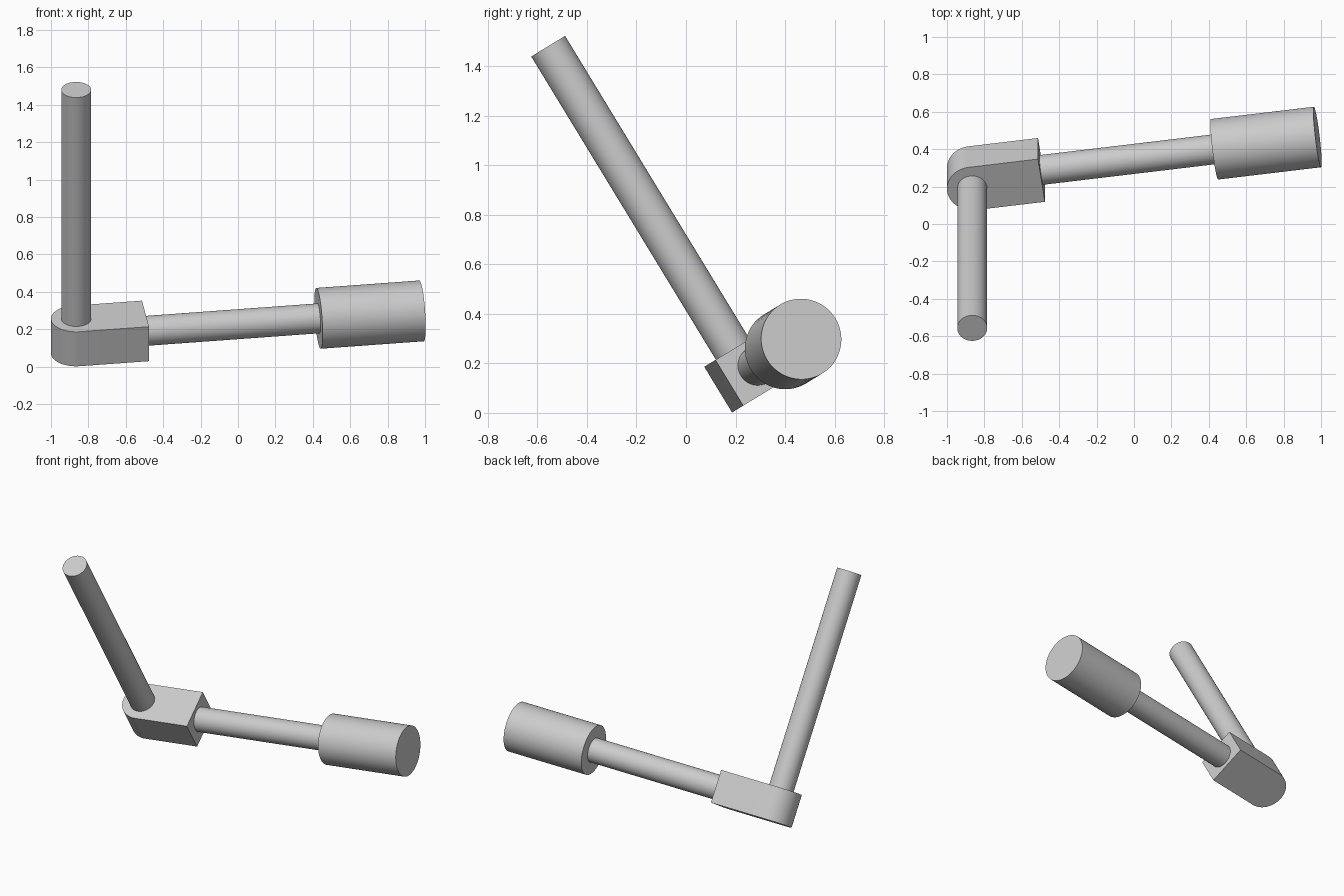
import bpy
import bmesh
import math
from mathutils import Matrix, Vector

cube = bpy.data.objects.get("Cube")
if cube:
    bpy.data.objects.remove(cube, do_unlink=True)

# Single grey material
GREY = (0.6, 0.6, 0.6, 1.0)
grey = bpy.data.materials.new("plain grey")
grey.use_nodes = True
grey.diffuse_color = GREY
grey.node_tree.nodes["Principled BSDF"].inputs["Base Color"].default_value = GREY

# Tilted frame at the joint: u along the arm, w along the upright rod
w = Vector((0, -0.52, 0.854)).normalized()
u = Vector((0.99, 0.118, 0.072)).normalized()
u = (u - w * u.dot(w)).normalized()
v = w.cross(u)
frame = Matrix.Translation((-0.865, 0.245, 0.164)) @ Matrix((u, v, w)).transposed().to_4x4()

ROD_R, WEIGHT_R, BLOCK_R = 0.08, 0.163, 0.135
BLOCK_LEN, HALF_THICK = 0.374, 0.108
ALONG_ARM = Matrix.Rotation(math.pi / 2, 4, "Y")


def finish(name, bm):
    bmesh.ops.recalc_face_normals(bm, faces=bm.faces)
    mesh = bpy.data.meshes.new(name)
    bm.to_mesh(mesh)
    bm.free()
    mesh.materials.append(grey)
    obj = bpy.data.objects.new(name, mesh)
    obj.matrix_world = frame
    bpy.context.collection.objects.link(obj)
    bpy.ops.object.select_all(action="DESELECT")
    obj.select_set(True)
    bpy.context.view_layer.objects.active = obj
    bpy.ops.object.shade_smooth_by_angle(angle=math.radians(30))


def cylinder(name, radius, start, end, turn=Matrix()):
    bm = bmesh.new()
    place = turn @ Matrix.Translation((0, 0, (start + end) / 2))
    bmesh.ops.create_cone(bm, cap_ends=True, segments=64, radius1=radius,
                          radius2=radius, depth=end - start, matrix=place)
    finish(name, bm)


# Joint block: square at the arm end, rounded around the rod
bm = bmesh.new()
outline = [(BLOCK_LEN, -BLOCK_R), (BLOCK_LEN, BLOCK_R)]
for i in range(33):
    a = math.pi / 2 + math.pi * i / 32
    outline.append((BLOCK_R * math.cos(a), BLOCK_R * math.sin(a)))
base = bm.faces.new([bm.verts.new((x, y, -HALF_THICK)) for x, y in outline])
top = bmesh.ops.extrude_face_region(bm, geom=[base])["geom"]
bmesh.ops.translate(bm, vec=(0, 0, 2 * HALF_THICK),
                    verts=[g for g in top if isinstance(g, bmesh.types.BMVert)])
finish("joint_block", bm)

# Upright rod, arm and end weight
cylinder("upright_rod", ROD_R, -HALF_THICK + 0.002, 1.541)
cylinder("arm_rod", ROD_R, BLOCK_LEN - 0.05, 1.4, ALONG_ARM)
cylinder("end_weight", WEIGHT_R, 1.308, 1.864, ALONG_ARM)
